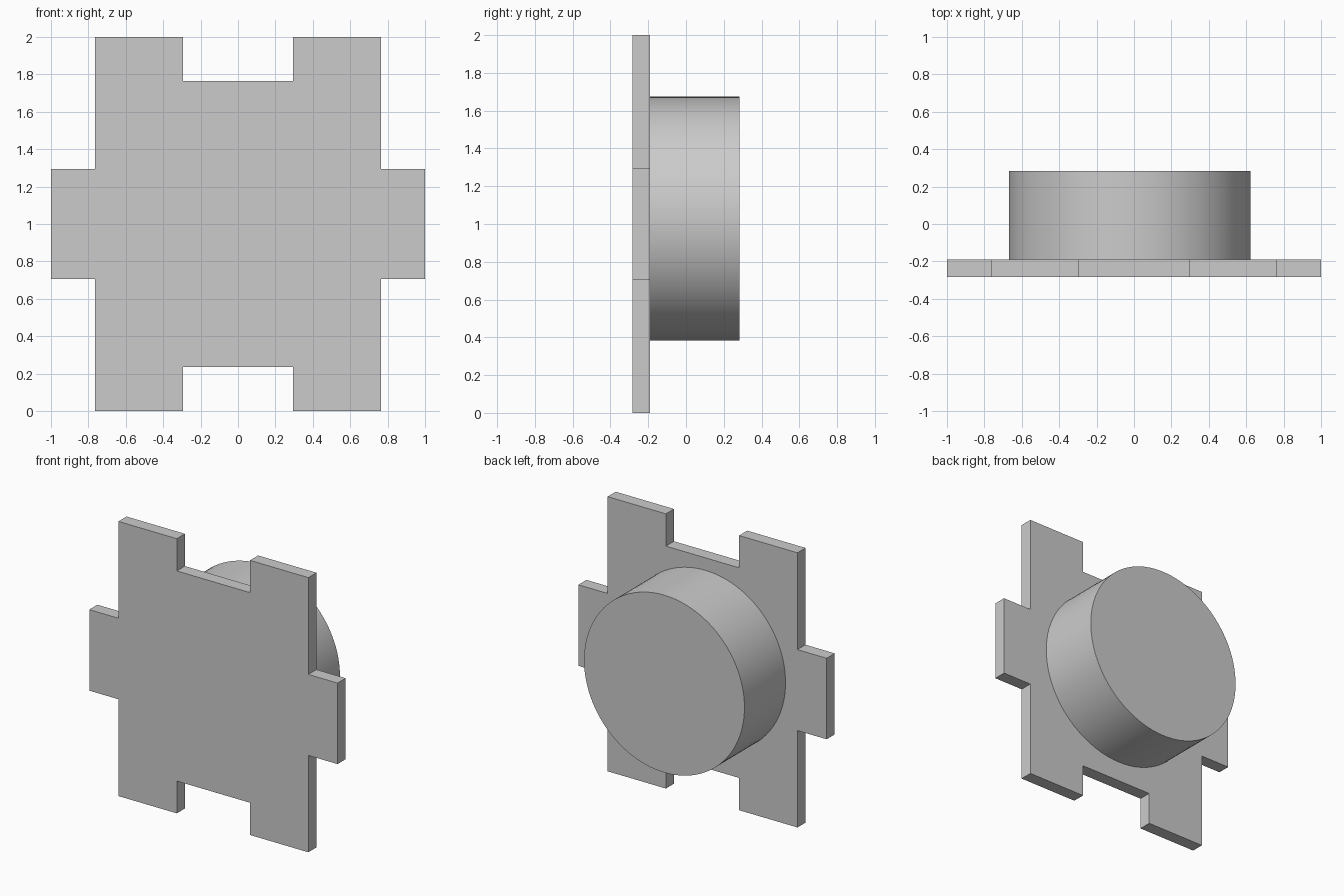
import bpy
import bmesh
import math
from mathutils import Matrix, Vector

cube = bpy.data.objects.get("Cube")
if cube:
    bpy.data.objects.remove(cube, do_unlink=True)

FRONT, JOIN, BACK = -0.283, -0.19, 0.283

grey = bpy.data.materials.new("light grey")
grey.use_nodes = True
colour = (0.6, 0.6, 0.6, 1)
grey.diffuse_color = colour
grey.node_tree.nodes["Principled BSDF"].inputs["Base Color"].default_value = colour


def add_object(name, bm):
    bmesh.ops.recalc_face_normals(bm, faces=bm.faces)
    mesh = bpy.data.meshes.new(name)
    bm.to_mesh(mesh)
    bm.free()
    mesh.materials.append(grey)
    obj = bpy.data.objects.new(name, mesh)
    bpy.context.collection.objects.link(obj)
    return obj


# Notched plate: one quarter outline mirrored into all four corners
quarter = [(1, 0.295), (0.765, 0.295), (0.765, 1), (0.295, 1), (0.295, 0.765)]
outline = []
for sx, sz in ((1, 1), (-1, 1), (-1, -1), (1, -1)):
    corner = [(sx * x, sz * z) for x, z in quarter]
    outline += corner if sx == sz else corner[::-1]

bm = bmesh.new()
face = bm.faces.new([bm.verts.new((x, FRONT, z + 1)) for x, z in outline])
extruded = bmesh.ops.extrude_face_region(bm, geom=[face], use_keep_orig=True)
moved = [v for v in extruded["geom"] if isinstance(v, bmesh.types.BMVert)]
bmesh.ops.translate(bm, vec=Vector((0, JOIN - FRONT, 0)), verts=moved)
add_object("notched_plate", bm)

# Round boss on the back, slightly off centre
bm = bmesh.new()
placement = Matrix.Translation((-0.023, (JOIN + BACK) / 2, 1.028)) @ Matrix.Rotation(math.pi / 2, 4, "X")
bmesh.ops.create_cone(bm, cap_ends=True, segments=96, radius1=0.646, radius2=0.646,
                      depth=BACK - JOIN, matrix=placement)
boss = add_object("round_boss", bm)
bpy.context.view_layer.objects.active = boss
boss.select_set(True)
bpy.ops.object.shade_smooth_by_angle(angle=math.radians(30))
